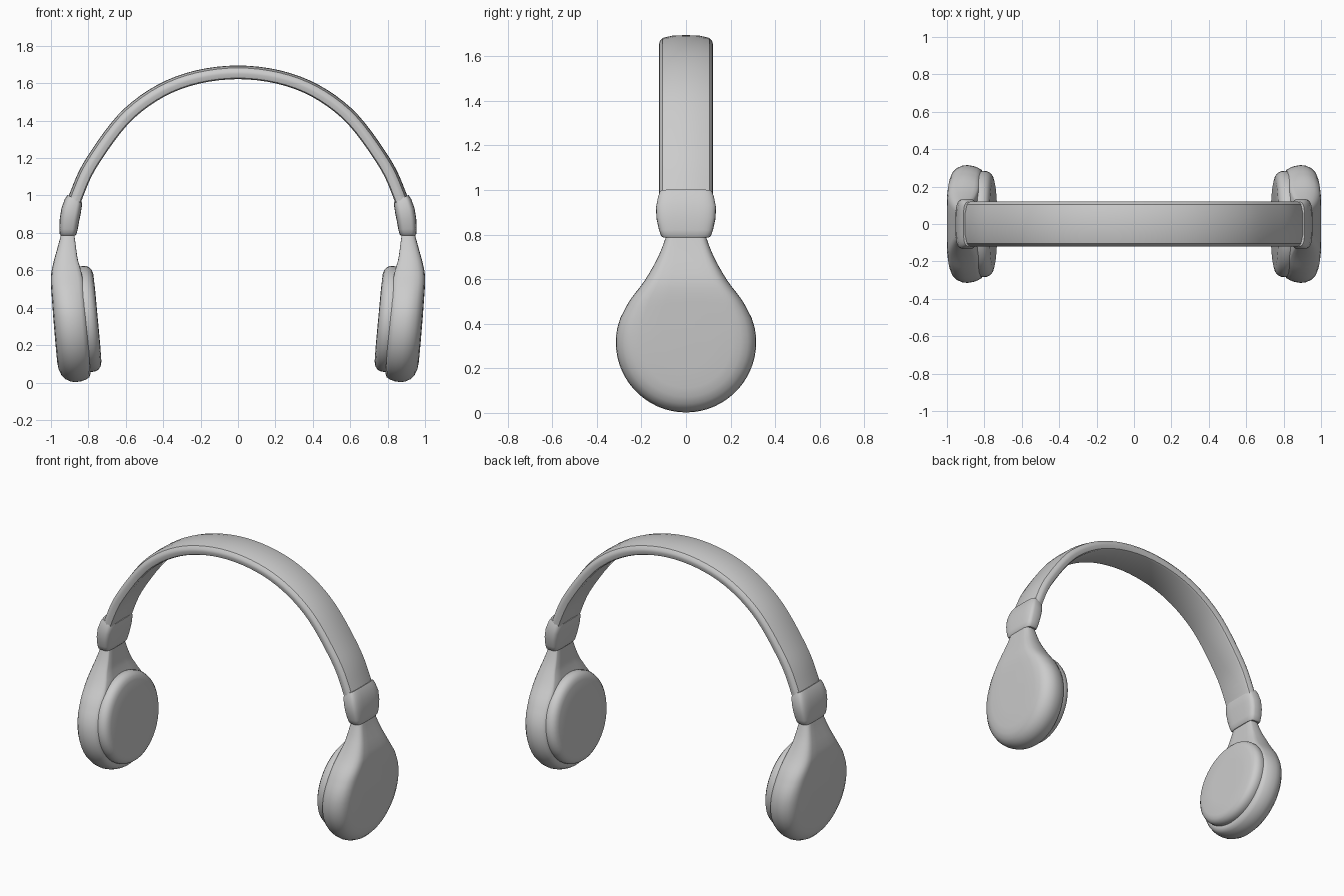
import bpy, bmesh, math
from mathutils import Vector

cube = bpy.data.objects.get("Cube")
if cube:
    bpy.data.objects.remove(cube, do_unlink=True)

grey = bpy.data.materials.new("light_grey")
grey.use_nodes = True
colour = (0.6, 0.6, 0.6, 1)
grey.diffuse_color = colour
grey.node_tree.nodes["Principled BSDF"].inputs["Base Color"].default_value = colour


def loft(name, rings, mirror=False, angle=40):
    """Skin a list of closed rings, cap both ends, optionally mirror in x."""
    bm = bmesh.new()
    rows = [[bm.verts.new(p) for p in ring] for ring in rings]
    n = len(rows[0])
    for a, b in zip(rows, rows[1:]):
        for i in range(n):
            j = (i + 1) % n
            bm.faces.new((a[i], a[j], b[j], b[i]))
    bm.faces.new(rows[0])
    bm.faces.new(rows[-1])
    bmesh.ops.remove_doubles(bm, verts=bm.verts, dist=0.0005)
    bmesh.ops.recalc_face_normals(bm, faces=bm.faces)
    mesh = bpy.data.meshes.new(name)
    bm.to_mesh(mesh)
    bm.free()
    mesh.materials.append(grey)
    obj = bpy.data.objects.new(name, mesh)
    bpy.context.collection.objects.link(obj)
    bpy.ops.object.select_all(action="DESELECT")
    obj.select_set(True)
    bpy.context.view_layer.objects.active = obj
    bpy.ops.object.shade_smooth_by_angle(angle=math.radians(angle))
    if mirror:
        mod = obj.modifiers.new("Mirror", "MIRROR")
        mod.use_axis = (True, False, False)
        mod.use_mirror_merge = False
        mod.mirror_object = centre
    return obj


def spline(points, steps):
    """Catmull-Rom curve through the points."""
    pts = [Vector(p) for p in points]
    pts = [pts[0] * 2 - pts[1]] + pts + [pts[-1] * 2 - pts[-2]]
    out = []
    for a, b, c, d in zip(pts, pts[1:], pts[2:], pts[3:]):
        for k in range(steps):
            t = k / steps
            out.append(0.5 * (2 * b + (c - a) * t + (2 * a - 5 * b + 4 * c - d) * t * t
                              + (3 * b - a - 3 * c + d) * t ** 3))
    return out + [pts[-2]]


def along(table, z):
    """Linear lookup in a table of (z, value)."""
    for (z0, v0), (z1, v1) in zip(table, table[1:]):
        if z <= z1:
            t = max(0, (z - z0) / (z1 - z0))
            return v0 + (v1 - v0) * t
    return table[-1][1]


# Empty that mirrored parts reflect across
centre = bpy.data.objects.new("mirror_centre", None)
centre.hide_render = True
bpy.context.collection.objects.link(centre)

# Headband: crowned strip swept along an arch
half = [(0.925, 0.90), (0.895, 1.01), (0.805, 1.2), (0.60, 1.465), (0.33, 1.632)]
arch = spline(half + [(0, 1.69)] + [(-x, z) for x, z in reversed(half)], 6)
side = [(0.06, 0.003), (0.105, -0.008), (0.119, -0.024), (0.121, -0.04), (0.113, -0.062), (0.1, -0.068)]
section = [(0, 0.005)] + side + [(0, -0.066)] + [(-y, d) for y, d in reversed(side)]
rings = []
for i, p in enumerate(arch):
    tangent = (arch[min(i + 1, len(arch) - 1)] - arch[max(i - 1, 0)]).normalized()
    normal = Vector((tangent.y, -tangent.x))
    rings.append([(p.x + normal.x * d, y, p.y + normal.y * d) for y, d in section])
loft("headband", rings, angle=35)


def sleeve_ring(z, inner, outer, width, slant, count=32):
    """Rounded rectangle, tilted to stay square to the arch."""
    ring = []
    for k in range(count):
        a = math.tau * k / count
        c, s = math.cos(a), math.sin(a)
        u = math.copysign(abs(c) ** 0.5, c)
        v = math.copysign(abs(s) ** 0.5, s)
        ring.append(((inner + outer) / 2 + u * (outer - inner) / 2, v * width, z + u * slant))
    return ring


# Sleeves clasping the band ends
loft("band_sleeve", [sleeve_ring(*r) for r in (
    (0.985, 0.836, 0.912, 0.118, 0.018),
    (0.965, 0.834, 0.926, 0.126, 0.016),
    (0.92, 0.840, 0.944, 0.135, 0.012),
    (0.87, 0.849, 0.953, 0.132, 0.006),
    (0.82, 0.857, 0.955, 0.121, 0.001),
    (0.795, 0.863, 0.953, 0.112, 0),
    (0.786, 0.870, 0.947, 0.102, 0))], mirror=True)

# Ear cup shells: teardrop outline, shrunk towards its spine ring by ring
HUB, RADIUS = 0.317, 0.315
neck = spline([(0.09, 0.79), (0.108, 0.74), (0.135, 0.68), (0.188, 0.59), (0.252, 0.505), (0.295, 0.425)], 3)
arc = [(RADIUS * math.cos(a), HUB + RADIUS * math.sin(a))
       for a in (math.radians(12 - 204 * k / 34) for k in range(35))]
outline = [tuple(p) for p in neck] + arc + [(-p.x, p.y) for p in reversed(neck)]
outer_x = [(0, 0.958), (0.1, 0.967), (0.35, 0.988), (0.52, 1.0), (0.58, 1.0),
           (0.64, 0.988), (0.7, 0.971), (0.75, 0.957), (0.79, 0.947)]
inner_x = [(0, 0.785), (0.33, 0.808), (0.55, 0.828), (0.61, 0.842), (0.66, 0.858), (0.79, 0.875)]
profile = [(0, 1), (0.35, 1), (0.65, 0.99), (0.78, 0.94), (0.88, 0.8), (0.95, 0.57), (0.99, 0.25),
           (1, -0.05), (0.985, -0.4), (0.955, -0.7), (0.92, -0.9), (0.86, -0.99), (0.5, -1), (0, -1)]
rings = []
for scale, u in profile:
    ring = []
    for y, z in outline:
        z = z if z > HUB else HUB + (z - HUB) * scale
        hi, lo = along(outer_x, z), along(inner_x, z)
        ring.append(((hi + lo) / 2 + u * (hi - lo) / 2, y * scale, z))
    rings.append(ring)
loft("ear_cup", rings, mirror=True, angle=60)

# Ear cushions: lathed pads leaning with the cups
axis = Vector((0.996, 0, -0.092))
up = Vector((0.092, 0, 0.996))
face = Vector((0.75, 0, 0.345))
pad = [(0.01, 0), (0.15, 0), (0.235, 0.002), (0.258, 0.008), (0.274, 0.02), (0.283, 0.038),
       (0.284, 0.058), (0.281, 0.075), (0.286, 0.09), (0.29, 0.12)]
rings = []
for r, depth in pad:
    rings.append([face + axis * depth + up * (r * math.sin(a)) + Vector((0, r * math.cos(a), 0))
                  for a in (math.tau * k / 48 for k in range(48))])
loft("ear_cushion", rings, mirror=True, angle=60)
